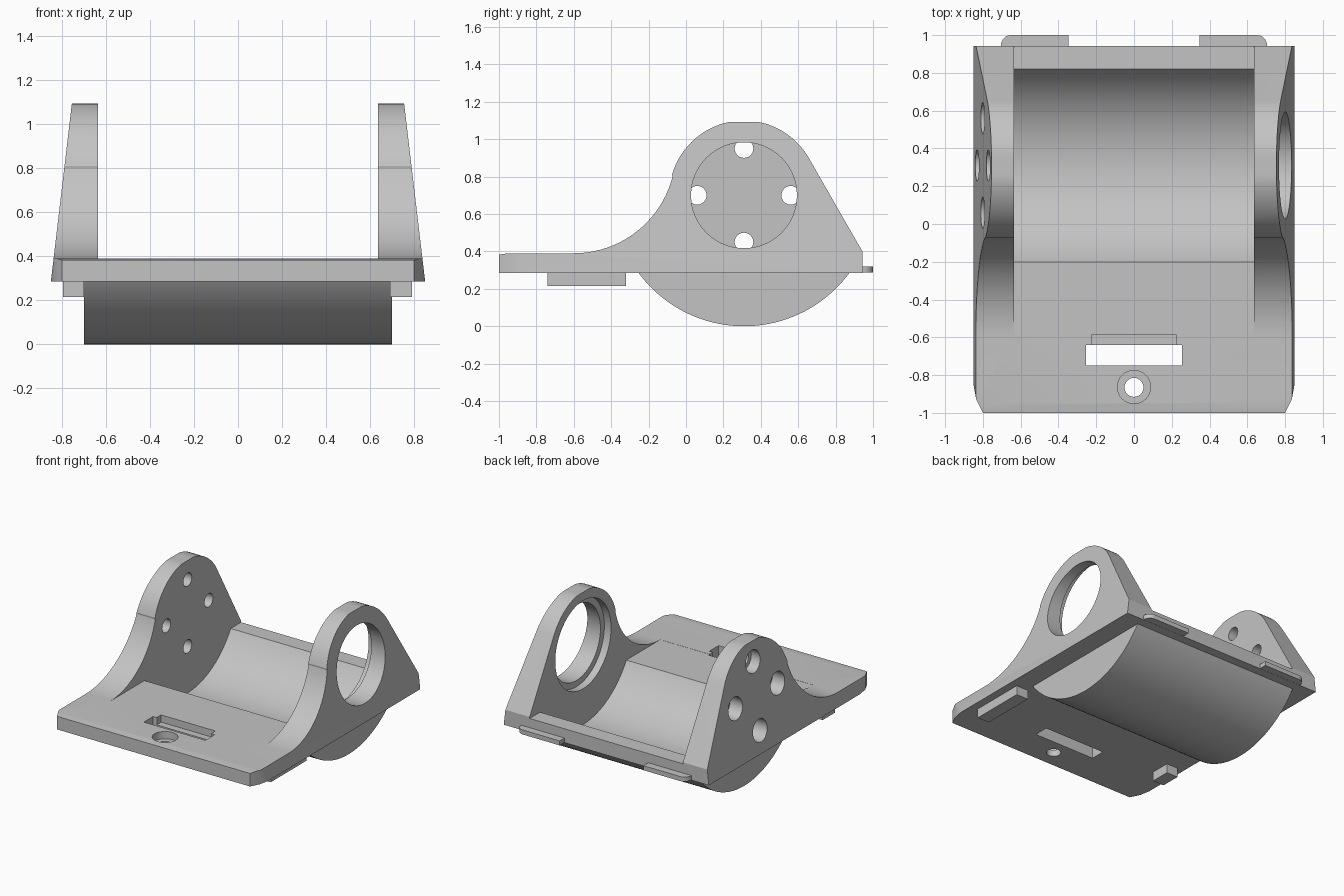
import bpy, bmesh, math
from mathutils import Vector

if "Cube" in bpy.data.objects:
    bpy.data.objects.remove(bpy.data.objects["Cube"])

CY, CZ = 0.31, 0.70            # shared axis of the cradle and both arms
grey = bpy.data.materials.new("plain grey")
grey.diffuse_color = (0.55, 0.55, 0.55, 1)
grey.use_nodes = True
grey.node_tree.nodes["Principled BSDF"].inputs["Base Color"].default_value = grey.diffuse_color


def make(name, bm):
    bmesh.ops.recalc_face_normals(bm, faces=bm.faces[:])
    me = bpy.data.meshes.new(name)
    bm.to_mesh(me)
    bm.free()
    me.materials.append(grey)
    ob = bpy.data.objects.new(name, me)
    bpy.context.collection.objects.link(ob)
    return ob


def prism(pts, vec):
    bm = bmesh.new()
    f = bm.faces.new([bm.verts.new(p) for p in pts])
    ret = bmesh.ops.extrude_face_region(bm, geom=[f])
    bmesh.ops.translate(bm, vec=vec, verts=[g for g in ret["geom"] if isinstance(g, bmesh.types.BMVert)])
    return bm


def box(name, x0, x1, y0, y1, z0, z1):
    return make(name, prism([(x0, y0, z0), (x1, y0, z0), (x1, y1, z0), (x0, y1, z0)], (0, 0, z1 - z0)))


def arc(cy, cz, r, a0, a1, n):
    return [(cy + r * math.cos(math.radians(a0 + (a1 - a0) * i / n)),
             cz + r * math.sin(math.radians(a0 + (a1 - a0) * i / n))) for i in range(n + 1)]


def x_cyl(name, y, z, r, x0, x1, n=48):
    pts = [(x0, a, b) for a, b in arc(y, z, r, 0, 360, n)[:-1]]
    return make(name, prism(pts, (x1 - x0, 0, 0)))


def z_cyl(name, x, y, r, z0, z1, n=32):
    pts = [(a, b, z0) for a, b in arc(x, y, r, 0, 360, n)[:-1]]
    return make(name, prism(pts, (0, 0, z1 - z0)))


def boolean(ob, other, op="DIFFERENCE"):
    m = ob.modifiers.new("bool", "BOOLEAN")
    m.operation, m.object, m.solver = op, other, "EXACT"
    bpy.context.view_layer.objects.active = ob
    bpy.ops.object.modifier_apply(modifier=m.name)
    bpy.data.objects.remove(other)


# Side profile: plate, concave sweep, rounded arm head, straight back slope
profile = [(-1, 0.285), (-1, 0.383), (-0.95, 0.39)]
profile += arc(-0.6, 0.935, 0.545, -90, -14.5, 20)
profile += [(y, min(z, 1.093)) for y, z in arc(CY, CZ, 0.4, 164, 30.3, 32)]
profile += [(0.943, 0.40), (0.943, 0.285)]
bm = prism([(-1, y, z) for y, z in profile], (2, 0, 0))

# Leaning outer sides and softened front corners
for s in (-1, 1):
    cuts = [((s * 0.85, 0, 0.285), (s * 0.805, 0, 0.095)),
            ((s * 0.85, -0.85, 0), (s * 0.08, -0.015, 0)),
            ((s * 0.835, -0.93, 0), (s * 0.07, -0.035, 0))]
    for co, no in cuts:
        ret = bmesh.ops.bisect_plane(bm, geom=bm.verts[:] + bm.edges[:] + bm.faces[:],
                                     plane_co=co, plane_no=Vector(no).normalized(), clear_outer=True)
        edges = [e for e in ret["geom_cut"] if isinstance(e, bmesh.types.BMEdge)]
        bmesh.ops.holes_fill(bm, edges=[e for e in edges if e.is_boundary], sides=0)
body = make("cradle_body", bm)

# Gap between the two arms
boolean(body, box("gap", -0.635, 0.635, -0.6, 1.2, 0.389, 1.5))

# Round belly below the plate
belly_pts = [(-0.7, y, z) for y, z in arc(CY, CZ, 0.7, 210, 330, 48)]
boolean(body, make("belly", prism(belly_pts, (1.4, 0, 0))), "UNION")

# Round trough
boolean(body, x_cyl("trough", CY, CZ, 0.598, -0.635, 0.635, 96))

# Stepped bearing opening in the right arm
boolean(body, x_cyl("bore", CY, CZ, 0.283, 0.60, 1.0, 64))
boolean(body, x_cyl("bore_step", CY, CZ, 0.33, 0.60, 0.69, 64))

# Four counterbored screw holes in the left arm
for i in range(4):
    a = i * math.pi / 2
    y, z = CY + 0.25 * math.cos(a), CZ + 0.25 * math.sin(a)
    boolean(body, x_cyl("screw", y, z, 0.05, -1.0, -0.6, 24))
    boolean(body, x_cyl("screw_head", y, z, 0.083, -1.0, -0.70, 32))

# Slot with ledge, and counterbored hole in the front plate
boolean(body, box("slot", -0.255, 0.255, -0.75, -0.64, 0.1, 0.6))
boolean(body, box("ledge", -0.225, 0.225, -0.66, -0.587, 0.335, 0.6))
boolean(body, z_cyl("pin", 0, -0.865, 0.05, 0.1, 0.6))
boolean(body, z_cyl("pin_head", 0, -0.863, 0.088, 0.335, 0.6))

# Feet below the plate
box("right_foot", 0.69, 0.79, -0.74, -0.32, 0.215, 0.29)
box("left_foot", -0.795, -0.70, -0.63, -0.48, 0.215, 0.29)

# Rear tabs with a rounded outer corner
for s, label in ((-1, "left"), (1, "right")):
    tab = [(0.347, 0.93), (0.705, 0.93)] + arc(0.65, 0.945, 0.055, 0, 90, 8) + [(0.347, 1.0)]
    make(label + "_rear_tab", prism([(s * x, y, 0.286) for x, y in tab], (0, 0, 0.034)))

# Smooth curves, sharp edges
bpy.ops.object.select_all(action="DESELECT")
for ob in bpy.data.objects:
    ob.select_set(True)
    bpy.context.view_layer.objects.active = ob
bpy.ops.object.shade_smooth_by_angle(angle=math.radians(25))
